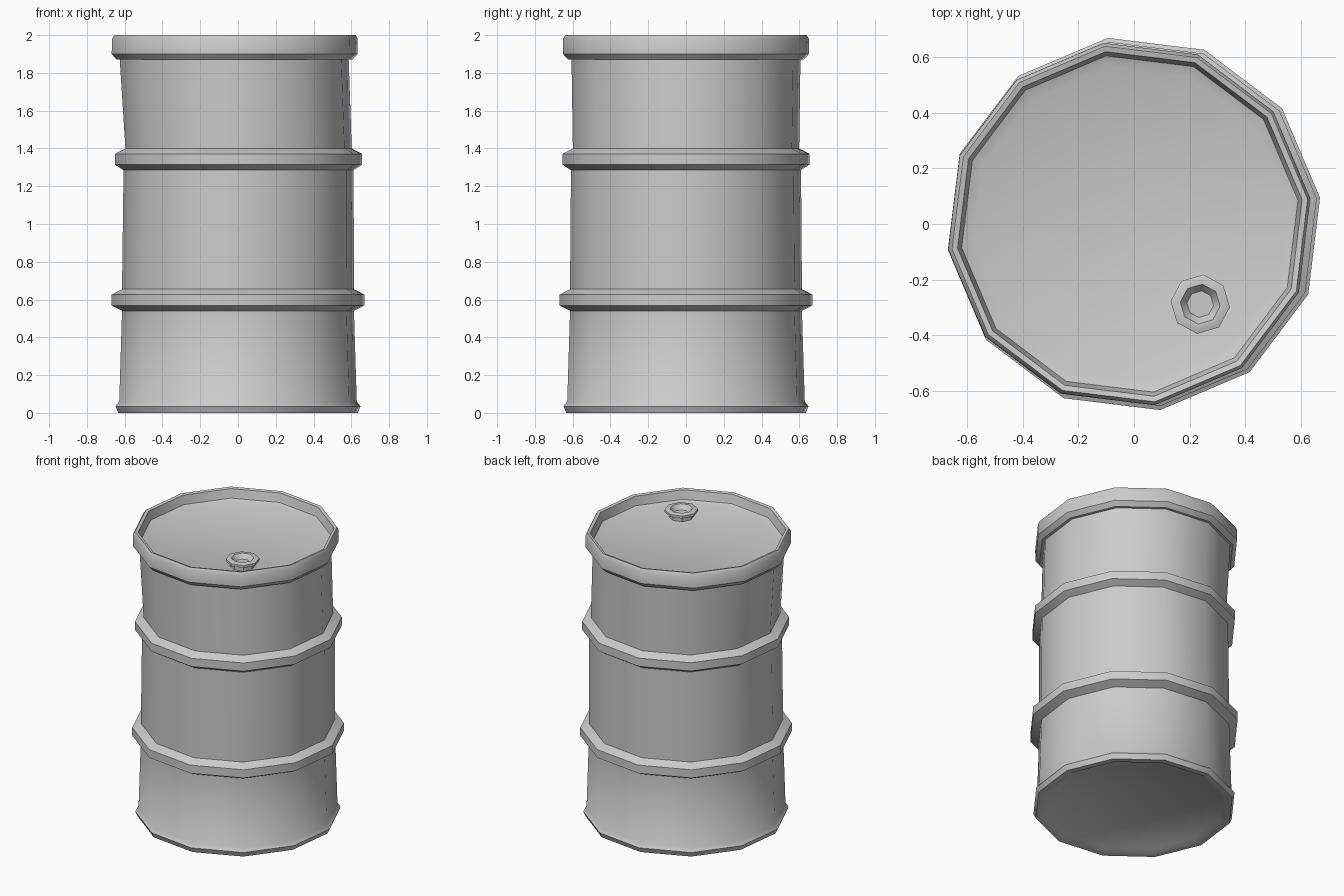
import bpy, bmesh
from math import sin, cos, radians, tau

if "Cube" in bpy.data.objects:
    bpy.data.objects.remove(bpy.data.objects["Cube"])


def lathe(name, profile, sides, phase, center=(0, 0)):
    """Sweep (z, radius, x shift) rings around z; cap both ends."""
    bm = bmesh.new()
    rings = []
    for z, r, dx in profile:
        rings.append([bm.verts.new((center[0] + dx + r * cos(radians(phase) + tau * i / sides),
                                    center[1] + r * sin(radians(phase) + tau * i / sides), z))
                      for i in range(sides)])
    for a, b in zip(rings, rings[1:]):
        for i in range(sides):
            j = (i + 1) % sides
            bm.faces.new((a[i], a[j], b[j], b[i]))
    bm.faces.new(rings[0][::-1])
    bm.faces.new(rings[-1])
    bmesh.ops.recalc_face_normals(bm, faces=bm.faces)
    mesh = bpy.data.meshes.new(name)
    bm.to_mesh(mesh)
    bm.free()
    obj = bpy.data.objects.new(name, mesh)
    bpy.context.collection.objects.link(obj)
    bpy.ops.object.select_all(action='DESELECT')
    bpy.context.view_layer.objects.active = obj
    obj.select_set(True)
    bpy.ops.object.shade_smooth_by_angle(angle=radians(40))
    return obj


def rib(z0, z1, r0, r1, bulge, dx):
    """Raised hoop between z0 and z1."""
    h = z1 - z0
    return [(z0, r0, dx), (z0 + 0.25 * h, bulge, dx),
            (z0 + 0.75 * h, bulge, dx), (z1, r1, dx)]


# Drum: recessed bottom, foot rim, two hoops, slightly leaning wall
# and a top rim that folds in to the recessed lid
shell = [(0.02, 0.57, 0), (0.0, 0.60, 0), (0.0, 0.64, 0),
         (0.035, 0.655, 0), (0.06, 0.635, 0)]
shell += rib(0.54, 0.655, 0.62, 0.62, 0.675, 0)
shell += rib(1.285, 1.40, 0.615, 0.605, 0.66, 0.003)
shell += [(1.87, 0.612, -0.02), (1.87, 0.63, -0.018), (1.90, 0.657, -0.018),
          (1.98, 0.657, -0.017), (2.0, 0.645, -0.015), (1.995, 0.625, -0.015),
          (1.935, 0.61, -0.015), (1.92, 0.57, -0.015)]
lathe("drum_shell", shell, 12, 8)

# Filler cap: narrow neck, wide flange, sunken hexagonal-looking socket
bung = [(1.91, 0.08, 0), (1.945, 0.08, 0), (1.955, 0.107, 0), (1.972, 0.107, 0),
        (1.977, 0.095, 0), (1.977, 0.072, 0), (1.945, 0.048, 0)]
lathe("filler_cap", bung, 8, 84, (0.238, -0.288))
